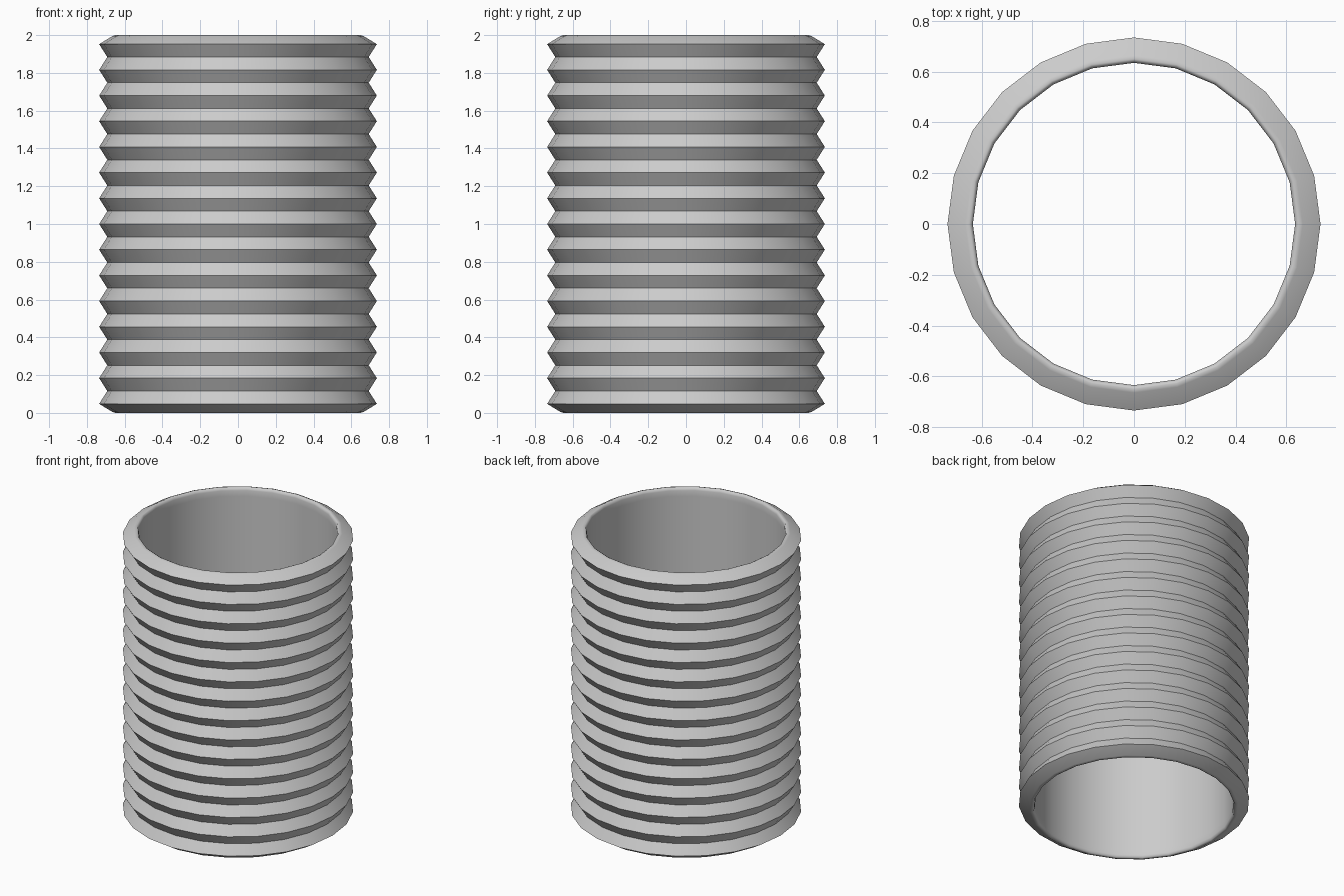
import bpy, bmesh
from math import cos, sin, tau, radians

cube = bpy.data.objects.get("Cube")
if cube:
    bpy.data.objects.remove(cube, do_unlink=True)

SIDES, RIDGES, HEIGHT = 24, 15, 2.0
PEAK_R, VALLEY_R, EDGE = 0.735, 0.692, 0.048

# Plain grey finish
grey = bpy.data.materials.new("light_grey")
grey.use_nodes = True
colour = (0.6, 0.6, 0.6, 1)
grey.diffuse_color = colour
grey.node_tree.nodes["Principled BSDF"].inputs["Base Color"].default_value = colour

# Outer wall: alternating peaks and valleys, bottom to top
step = (HEIGHT - 2 * EDGE) / (2 * (RIDGES - 1))
outer = [(VALLEY_R if i % 2 else PEAK_R, EDGE + i * step)
         for i in range(2 * RIDGES - 1)]

# Rounded rim from the outer chamfer to the straight bore, mirrored at the bottom
rim = [(0.665, 1.995), (0.65, 2.0), (0.64, 1.995), (0.635, 1.98), (0.635, 1.94)]
base = [(r, HEIGHT - z) for r, z in reversed(rim)]
profile = outer + rim + base

# Revolve the closed profile into a sleeve
bm = bmesh.new()
rings = []
for s in range(SIDES):
    a = tau * s / SIDES
    rings.append([bm.verts.new((r * cos(a), r * sin(a), z)) for r, z in profile])
for s in range(SIDES):
    here, there = rings[s], rings[(s + 1) % SIDES]
    for i in range(len(profile)):
        j = (i + 1) % len(profile)
        bm.faces.new((here[i], there[i], there[j], here[j]))
bmesh.ops.recalc_face_normals(bm, faces=bm.faces)

mesh = bpy.data.meshes.new("ribbed_sleeve")
bm.to_mesh(mesh)
bm.free()
mesh.materials.append(grey)
sleeve = bpy.data.objects.new("ribbed_sleeve", mesh)
bpy.context.collection.objects.link(sleeve)

# Smooth around the sleeve, crisp along the ridges
bpy.ops.object.select_all(action='DESELECT')
sleeve.select_set(True)
bpy.context.view_layer.objects.active = sleeve
bpy.ops.object.shade_smooth_by_angle(angle=radians(55))
